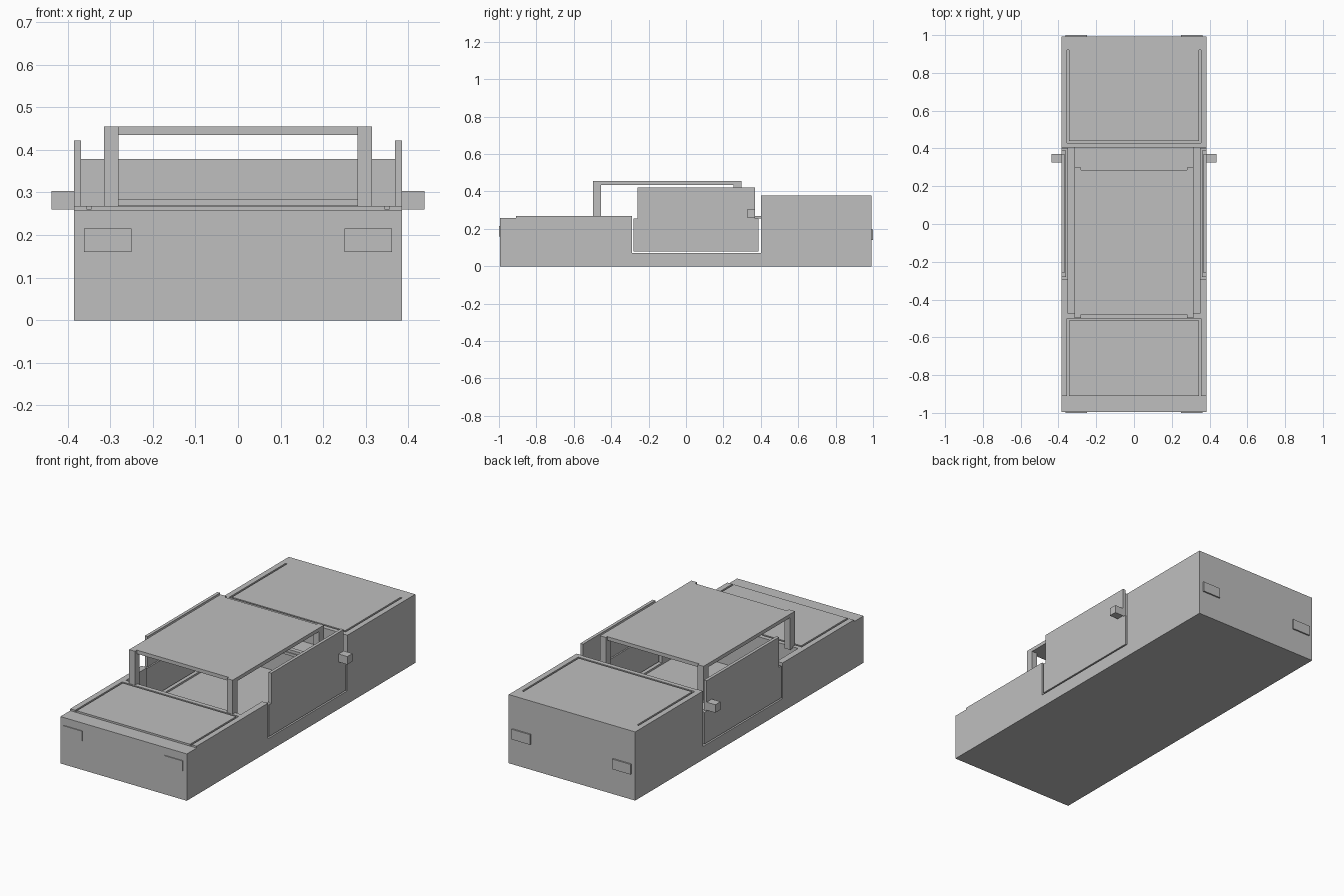
import bpy, bmesh

cube = bpy.data.objects.get("Cube")
if cube:
    bpy.data.objects.remove(cube, do_unlink=True)

paint = bpy.data.materials.new("plain_grey")
paint.use_nodes = True
GREY = (0.52, 0.52, 0.52, 1)
paint.diffuse_color = GREY
paint.node_tree.nodes["Principled BSDF"].inputs["Base Color"].default_value = GREY


def prism(name, profile, x0, x1):
    """Extrude a (y, z) side profile from x0 to x1."""
    bm = bmesh.new()
    face = bm.faces.new([bm.verts.new((x0, y, z)) for y, z in profile])
    ext = bmesh.ops.extrude_face_region(bm, geom=[face])
    moved = [v for v in ext["geom"] if isinstance(v, bmesh.types.BMVert)]
    bmesh.ops.translate(bm, verts=moved, vec=(x1 - x0, 0, 0))
    bmesh.ops.recalc_face_normals(bm, faces=bm.faces)
    mesh = bpy.data.meshes.new(name)
    bm.to_mesh(mesh)
    bm.free()
    mesh.materials.append(paint)
    obj = bpy.data.objects.new(name, mesh)
    bpy.context.collection.objects.link(obj)
    return obj


def box(name, x, y, z):
    return prism(name, [(y[0], z[0]), (y[1], z[0]), (y[1], z[1]), (y[0], z[1])], *x)


def pair(name, build):
    """Make a part on each side of the centre line."""
    for side, sign in (("left", 1), ("right", -1)):
        build(side + "_" + name, sign)


def box_pair(name, x, y, z):
    pair(name, lambda n, s: box(n, sorted((s * x[0], s * x[1])), y, z))


def cut(target, x, y, z):
    """Carve a box out of the target and drop the cutter."""
    cutter = box("cutter", x, y, z)
    cutter.hide_render = True
    mod = target.modifiers.new("cut", "BOOLEAN")
    mod.operation, mod.solver, mod.object = "DIFFERENCE", "EXACT", cutter
    bpy.context.view_layer.objects.active = target
    bpy.ops.object.modifier_apply(modifier=mod.name)
    bpy.data.objects.remove(cutter, do_unlink=True)


# Hull with stepped nose, hood and raised rear deck
W = 0.385
HOOD, DECK = 0.268, 0.378
body = prism("body", [(-0.995, 0), (0.992, 0), (0.992, DECK), (0.402, DECK),
                      (0.402, HOOD), (-0.91, HOOD), (-0.91, 0.258), (-0.995, 0.258)], -W, W)

# Open cabin and door openings
cut(body, (-0.35, 0.35), (-0.475, 0.405), (0.062, 0.5))
cut(body, (-0.5, 0.5), (-0.29, 0.4), (0.072, 0.5))

# Panel grooves on hood and rear deck
for top, y0, y1, seam in ((HOOD, -0.93, -0.5, -0.505), (DECK, 0.43, 0.92, 0.435)):
    z = (top - 0.008, top + 0.05)
    for s in (-1, 1):
        cut(body, (s * 0.35 - 0.005, s * 0.35 + 0.005), (y0, y1), z)
    cut(body, (-0.352, 0.352), (seam - 0.005, seam + 0.005), z)

# Doors: wide lower panel with a narrower window panel above
box_pair("door_lower", (0.36, W), (-0.28, 0.388), (0.08, 0.255))
box_pair("door_upper", (0.368, W), (-0.26, 0.37), (0.255, 0.422))
box_pair("mirror", (W, 0.438), (0.325, 0.37), (0.26, 0.304))

# Roof on four pillars
box("roof", (-0.315, 0.315), (-0.48, 0.285), (0.435, 0.455))
box_pair("front_pillar", (0.28, 0.315), (-0.497, -0.455), (HOOD - 0.01, 0.455))
box_pair("rear_pillar", (0.28, 0.315), (0.255, 0.298), (0.255, 0.455))

# Shelf and rail behind the cabin
box("rear_shelf", (-0.315, 0.315), (0.255, 0.405), (0.255, 0.27))
box("rear_rail", (-0.28, 0.28), (0.26, 0.284), (0.27, 0.285))

# Lamps as thin plates
box_pair("headlamp", (0.25, 0.362), (-1.0, -0.995), (0.16, 0.215))
box_pair("tail_lamp", (0.25, 0.362), (0.992, 1.0), (0.14, 0.196))
